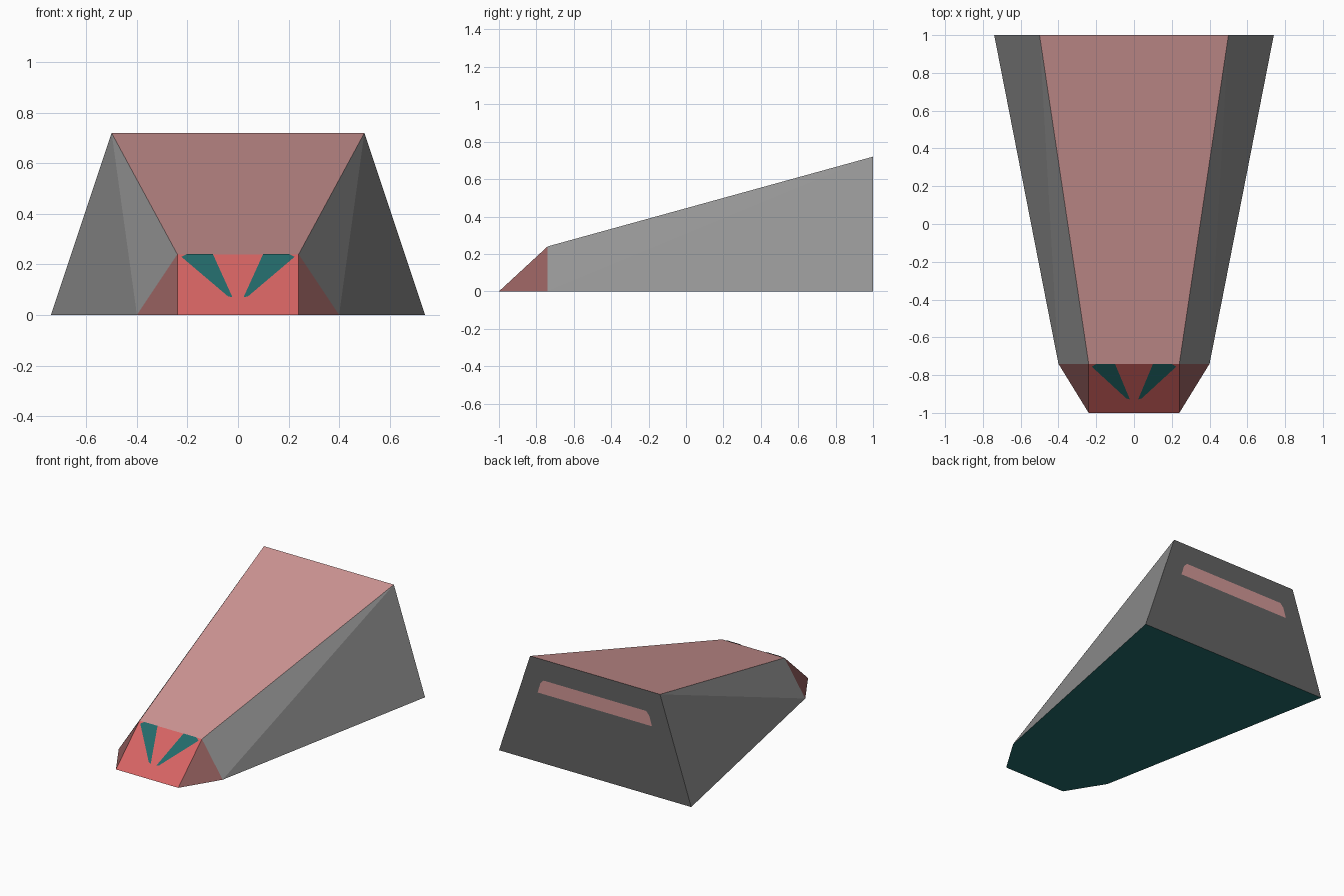
import bpy, bmesh, math
from mathutils import Vector

if "Cube" in bpy.data.objects:
    bpy.data.objects.remove(bpy.data.objects["Cube"])


def lin(c):
    c /= 255
    return c / 12.92 if c <= 0.04045 else ((c + 0.055) / 1.055) ** 2.4


def material(name, r, g, b):
    m = bpy.data.materials.new(name)
    m.diffuse_color = (lin(r), lin(g), lin(b), 1)
    m.use_nodes = True
    m.node_tree.nodes["Principled BSDF"].inputs["Base Color"].default_value = m.diffuse_color
    return m


PINK = material("pale_red", 209, 151, 150)
RED = material("bright_red", 214, 100, 99)
BROWN = material("dull_red", 151, 97, 96)
GREY = material("side_grey", 148, 148, 148)
DARK = material("back_grey", 99, 99, 99)
TEAL = material("dark_teal", 35, 106, 106)


def finish(name, bm, mats):
    me = bpy.data.meshes.new(name)
    bm.to_mesh(me)
    bm.free()
    for m in mats:
        me.materials.append(m)
    ob = bpy.data.objects.new(name, me)
    bpy.context.collection.objects.link(ob)
    return ob


# Faceted wedge body: half-outline corners, mirrored, wrapped in a convex hull
corners = [(0.24, -1, 0), (0.40, -0.74, 0), (0.24, -0.74, 0.24),
           (0.74, 1, 0), (0.50, 1, 0.72)]
bm = bmesh.new()
for x, y, z in corners:
    for s in (1, -1):
        bm.verts.new((s * x, y, z))
bmesh.ops.convex_hull(bm, input=bm.verts)
bmesh.ops.dissolve_limit(bm, angle_limit=math.radians(1), verts=bm.verts, edges=bm.edges)
bmesh.ops.recalc_face_normals(bm, faces=bm.faces)
bm.normal_update()

# Colour by facing direction: underside, back, top, nose, nose corners, sides
for f in bm.faces:
    n, c = f.normal, f.calc_center_median()
    if n.z < -0.5:
        f.material_index = 5
    elif n.y > 0.9:
        f.material_index = 4
    elif n.z > 0.9:
        f.material_index = 0
    elif abs(n.x) < 0.1:
        f.material_index = 1
    elif c.y < -0.7:
        f.material_index = 2
    else:
        f.material_index = 3
finish("wedge_body", bm, [PINK, RED, BROWN, GREY, DARK, TEAL])


# Thin painted plate: an outline raised slightly along its normal
def plate(name, points, normal, mat, lift=0.003):
    bm = bmesh.new()
    n = Vector(normal).normalized()
    f = bm.faces.new([bm.verts.new(Vector(p) + n * lift) for p in points])
    f.normal_update()
    if f.normal.dot(n) < 0:
        f.normal_flip()
    return finish(name, bm, [mat])


# Slanted front wedges on the nose, mirrored left and right
eye = [(0.224, 0.228), (0.20, 0.24), (0.10, 0.24), (0.022, 0.068), (0.04, 0.072)]
for side, s in (("left", -1), ("right", 1)):
    plate("front_wedge_" + side,
          [(s * x, -1 + z * 0.26 / 0.24, z) for x, z in eye],
          (0, -0.24, 0.26), TEAL)

# Rear light strip
half = [(0.44, 0.483), (0.42, 0.55), (0.395, 0.578)]
outline = half + [(-x, z) for x, z in reversed(half)]
plate("rear_strip", [(x, 1, z) for x, z in outline], (0, 1, 0), PINK)
